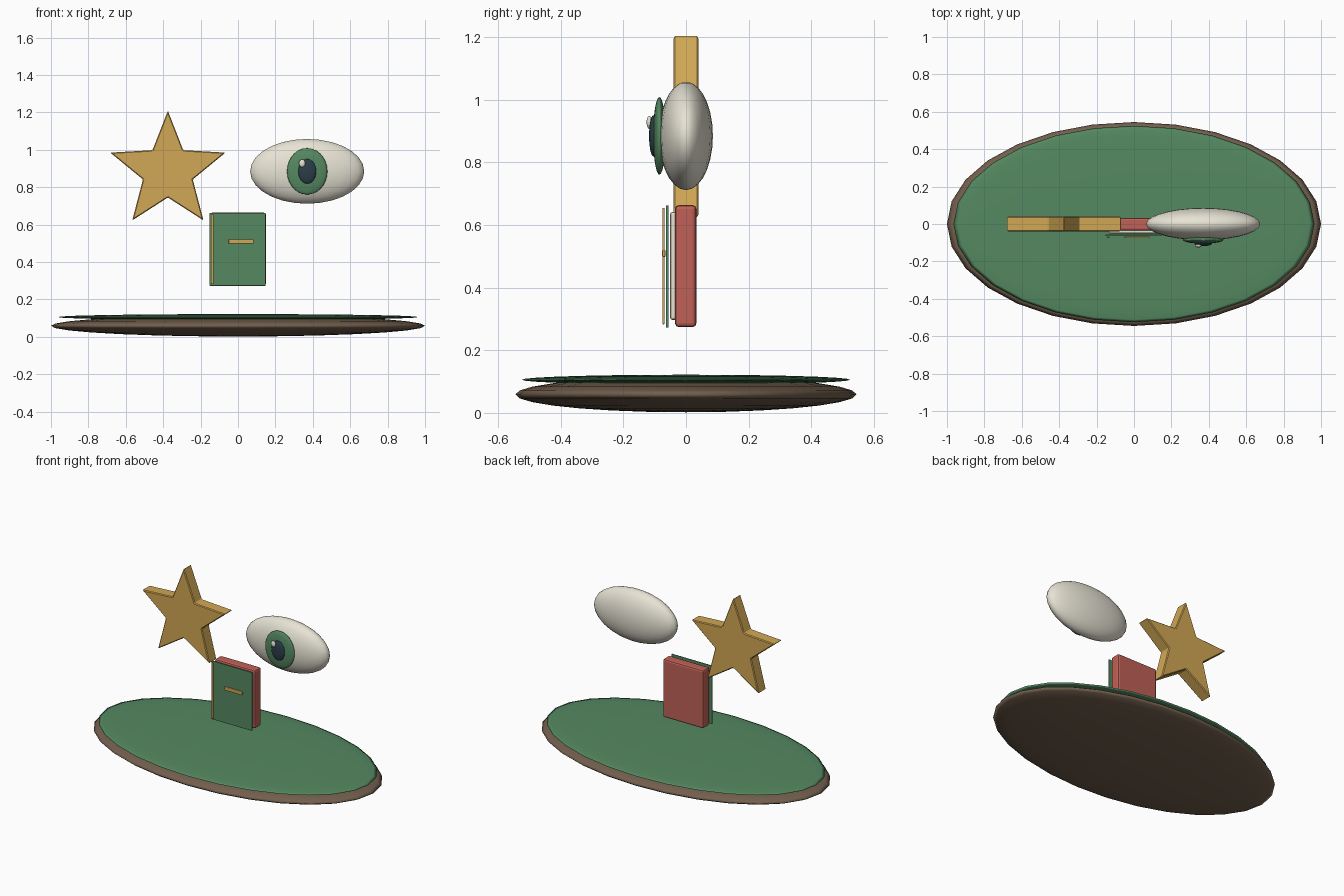
import bpy, bmesh, math

if "Cube" in bpy.data.objects:
    bpy.data.objects.remove(bpy.data.objects["Cube"])


def material(name, rgb):
    m = bpy.data.materials.new(name)
    m.diffuse_color = (*rgb, 1)
    m.use_nodes = True
    m.node_tree.nodes["Principled BSDF"].inputs["Base Color"].default_value = m.diffuse_color
    return m


GREEN = material("green", (0.09, 0.25, 0.12))
BROWN = material("brown", (0.17, 0.115, 0.075))
GOLD = material("gold", (0.64, 0.39, 0.09))
CREAM = material("cream", (0.80, 0.77, 0.66))
RED = material("red", (0.52, 0.12, 0.095))
DARK = material("dark", (0.024, 0.047, 0.064))


def add_bevel(ob, width, segments=2):
    b = ob.modifiers.new("bevel", "BEVEL")
    b.width = width
    b.segments = segments


def ellipsoid(name, center, radii, mat, segs=28, rings=14):
    bpy.ops.mesh.primitive_uv_sphere_add(segments=segs, ring_count=rings, radius=1, location=center)
    ob = bpy.context.object
    ob.name = name
    ob.scale = radii
    bpy.ops.object.transform_apply(location=False, rotation=False, scale=True)
    bpy.ops.object.shade_smooth()
    ob.data.materials.append(mat)
    return ob


def box(name, lo, hi, mat, bevel=0):
    center = [(a + b) / 2 for a, b in zip(lo, hi)]
    bpy.ops.mesh.primitive_cube_add(size=1, location=center)
    ob = bpy.context.object
    ob.name = name
    ob.scale = [b - a for a, b in zip(lo, hi)]
    bpy.ops.object.transform_apply(location=False, rotation=False, scale=True)
    ob.data.materials.append(mat)
    if bevel:
        add_bevel(ob, bevel)
    return ob


def star(name, center, outer, inner, depth, mat):
    bm = bmesh.new()
    verts = []
    for i in range(10):
        r = inner if i % 2 else outer
        a = math.pi / 2 + i * math.pi / 5
        verts.append(bm.verts.new((r * math.cos(a), -depth / 2, r * math.sin(a))))
    face = bm.faces.new(verts)
    out = bmesh.ops.extrude_face_region(bm, geom=[face])
    moved = [v for v in out["geom"] if isinstance(v, bmesh.types.BMVert)]
    bmesh.ops.translate(bm, verts=moved, vec=(0, depth, 0))
    bmesh.ops.recalc_face_normals(bm, faces=bm.faces)
    mesh = bpy.data.meshes.new(name)
    bm.to_mesh(mesh)
    bm.free()
    ob = bpy.data.objects.new(name, mesh)
    bpy.context.collection.objects.link(ob)
    ob.location = center
    mesh.materials.append(mat)
    add_bevel(ob, 0.005, 1)


# Oval base with its green top
ellipsoid("base", (0, 0, 0.059), (1.0, 0.545, 0.057), BROWN)
ellipsoid("base_top", (0, 0, 0.106), (0.965, 0.525, 0.016), GREEN)

# Star
star("star", (-0.375, 0, 0.885), 0.324, 0.14, 0.08, GOLD)

# Eye, layered forward from the eyeball
ellipsoid("eyeball", (0.37, 0, 0.885), (0.305, 0.086, 0.173), CREAM)
ellipsoid("iris", (0.37, -0.085, 0.885), (0.108, 0.02, 0.124), GREEN)
ellipsoid("pupil", (0.37, -0.104, 0.885), (0.048, 0.014, 0.066), DARK)
ellipsoid("eye_highlight", (0.343, -0.117, 0.928), (0.017, 0.009, 0.021), CREAM, 16, 8)

# Book: back block, pages, front cover and gold trim
box("book_back", (-0.15, -0.035, 0.274), (0.15, 0.033, 0.664), RED, 0.012)
box("book_pages", (-0.135, -0.051, 0.297), (0.135, -0.02, 0.642), CREAM, 0.008)
box("book_cover", (-0.152, -0.064, 0.273), (0.148, -0.056, 0.663), GREEN, 0.002)
box("spine_trim", (-0.144, -0.075, 0.283), (0.131 * -1, -0.068, 0.655), GOLD, 0.002)
box("cover_bar", (-0.05, -0.076, 0.498), (0.083, -0.066, 0.521), GOLD, 0.003)
